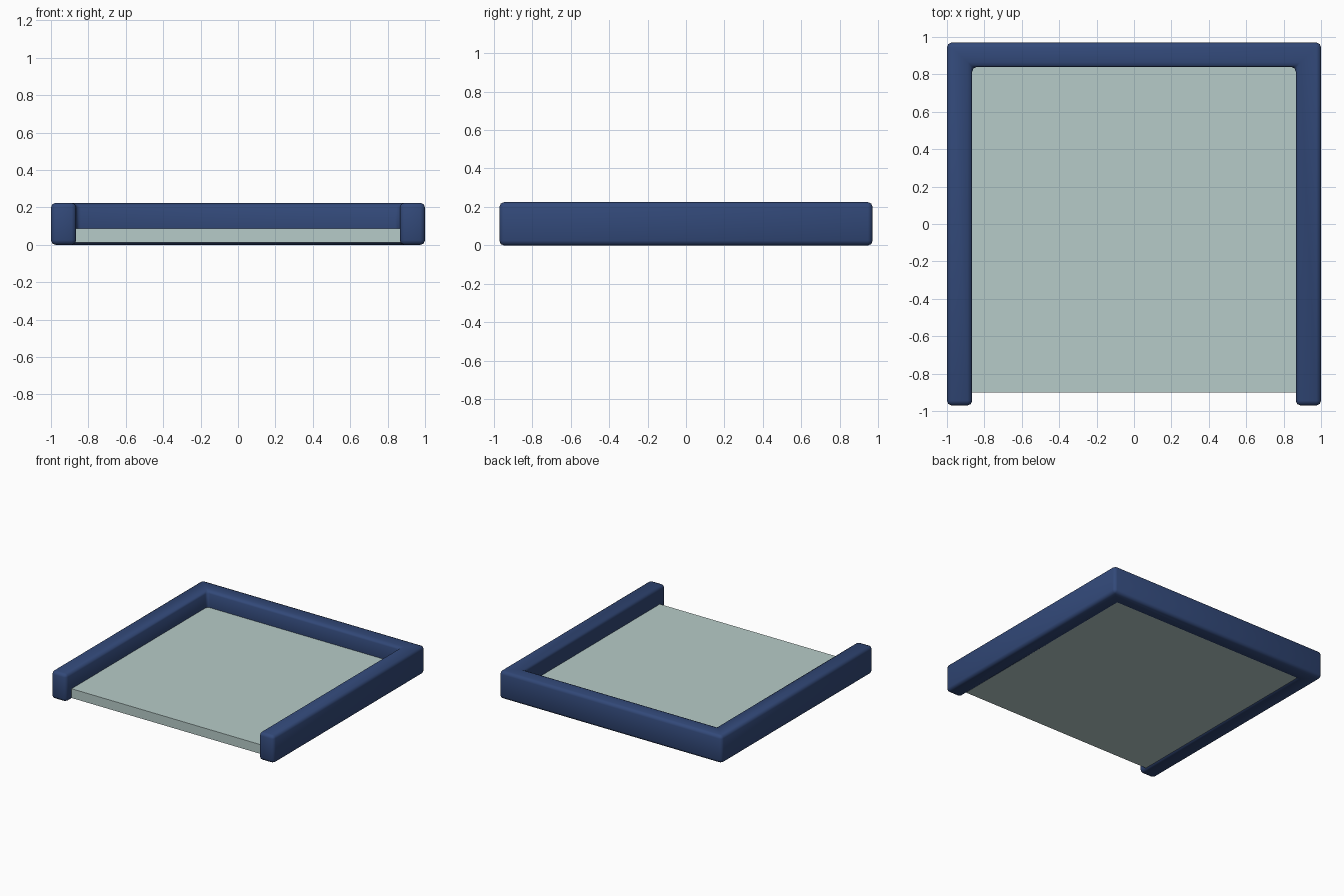
import bpy, bmesh

if "Cube" in bpy.data.objects:
    bpy.data.objects.remove(bpy.data.objects["Cube"])

def material(name, rgb):
    m = bpy.data.materials.new(name)
    m.diffuse_color = (*rgb, 1)
    m.use_nodes = True
    m.node_tree.nodes["Principled BSDF"].inputs["Base Color"].default_value = m.diffuse_color
    return m

def prism(name, outline, z0, z1, mat):
    """Extrude a flat outline from z0 to z1."""
    bm = bmesh.new()
    face = bm.faces.new([bm.verts.new((x, y, z0)) for x, y in outline])
    ext = bmesh.ops.extrude_face_region(bm, geom=[face])
    top = [v for v in ext["geom"] if isinstance(v, bmesh.types.BMVert)]
    bmesh.ops.translate(bm, verts=top, vec=(0, 0, z1 - z0))
    bmesh.ops.recalc_face_normals(bm, faces=bm.faces)
    me = bpy.data.meshes.new(name)
    bm.to_mesh(me)
    bm.free()
    me.materials.append(mat)
    ob = bpy.data.objects.new(name, me)
    bpy.context.collection.objects.link(ob)
    return ob

navy = material("navy blue", (0.032, 0.066, 0.19))
pale = material("pale grey green", (0.47, 0.6, 0.58))

# U-shaped rim, open at the front, with soft chamfered edges
half = [(0.865, 0.84), (0.865, -0.97), (1, -0.97), (1, 0.97)]
rim = prism("rim", half + [(-x, y) for x, y in reversed(half)], 0, 0.225, navy)
for p in rim.data.polygons:
    p.use_smooth = True
bev = rim.modifiers.new("soft edges", 'BEVEL')
bev.width = 0.025
bev.segments = 2
bev.limit_method = 'ANGLE'

# flat panel held inside the rim
prism("panel", [(-0.87, -0.9), (0.87, -0.9), (0.87, 0.85), (-0.87, 0.85)], 0.013, 0.088, pale)
